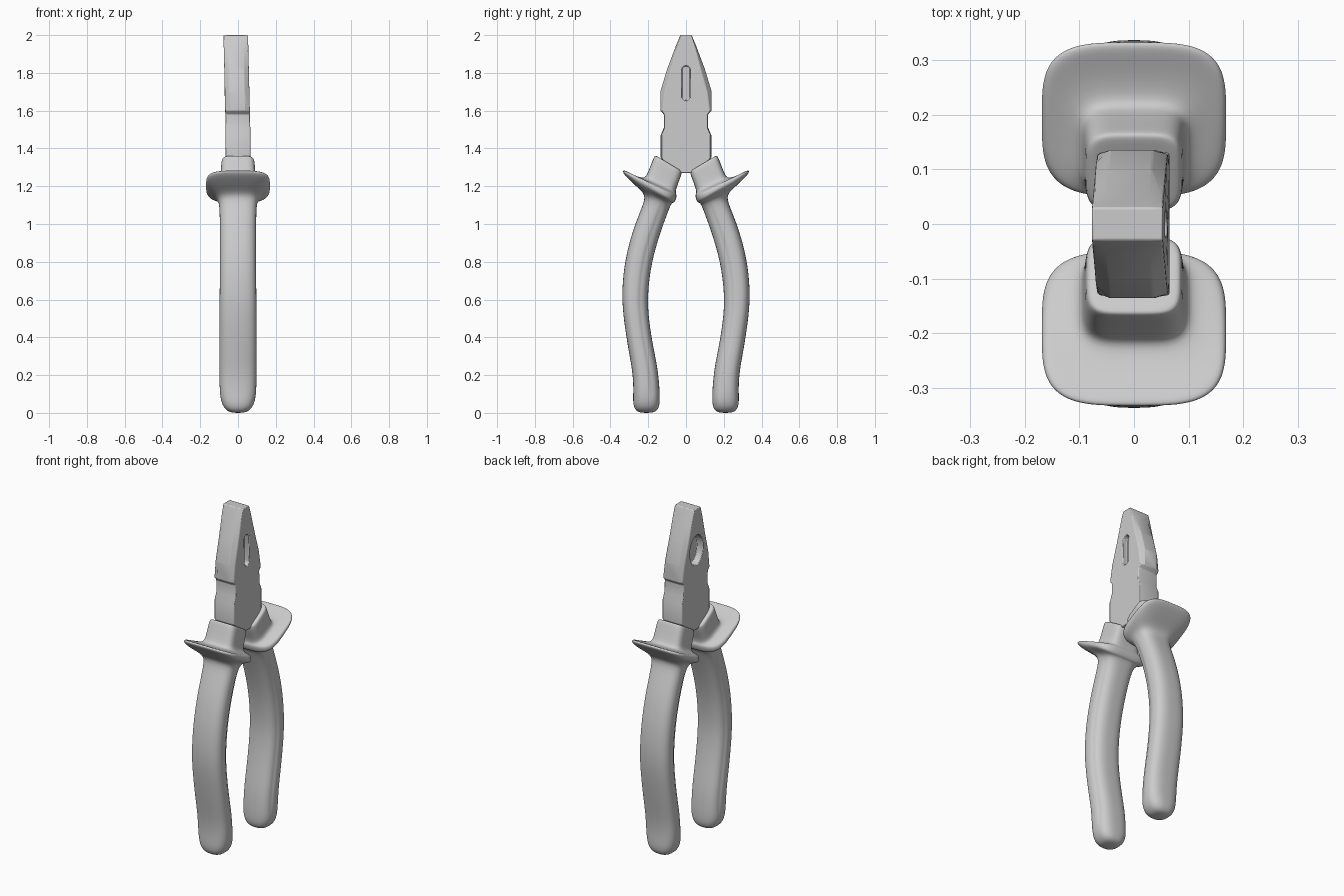
import bpy, bmesh, math
from mathutils import Matrix, Vector

cube = bpy.data.objects.get("Cube")
if cube:
    bpy.data.objects.remove(cube, do_unlink=True)

grey = bpy.data.materials.new("plain grey")
grey.use_nodes = True
grey.diffuse_color = (0.6, 0.6, 0.6, 1)
grey.node_tree.nodes["Principled BSDF"].inputs["Base Color"].default_value = (0.6, 0.6, 0.6, 1)


def loft(name, rings):
    """Skin a list of equal-length closed rings and cap both ends."""
    bm = bmesh.new()
    loops = [[bm.verts.new(p) for p in ring] for ring in rings]
    n = len(loops[0])
    for a, b in zip(loops, loops[1:]):
        for i in range(n):
            j = (i + 1) % n
            bm.faces.new((a[i], a[j], b[j], b[i]))
    bm.faces.new(loops[0])
    bm.faces.new(loops[-1])
    bmesh.ops.recalc_face_normals(bm, faces=bm.faces[:])
    mesh = bpy.data.meshes.new(name)
    bm.to_mesh(mesh)
    bm.free()
    mesh.materials.append(grey)
    obj = bpy.data.objects.new(name, mesh)
    bpy.context.collection.objects.link(obj)
    return obj


def activate(obj):
    bpy.ops.object.select_all(action="DESELECT")
    obj.select_set(True)
    bpy.context.view_layer.objects.active = obj


# Head: half outline as (y, z, chamfer inset on the side faces)
outline = [
    (0.030, 2.00, 0.0), (0.053, 1.945, 0.006), (0.100, 1.82, 0.022),
    (0.136, 1.70, 0.024), (0.136, 1.60, 0.008), (0.117, 1.58, 0.004),
    (0.117, 1.51, 0.004), (0.134, 1.47, 0.004), (0.134, 1.35, 0.004),
    (0.06, 1.27, 0.0),
]


def head_ring(x, chamfer):
    right = [(y - c * chamfer, z) for y, z, c in outline]
    full = right + [(-y, z) for y, z in reversed(right)]
    # The jaws lean slightly sideways towards the tip
    return [(x - 0.024 * max(0, z - 1.5), y, z) for y, z in full]


head = loft("jaw_head", [head_ring(-0.065, 1), head_ring(-0.04, 0),
                         head_ring(0.04, 0), head_ring(0.065, 1)])


def cut(target, name, points, x0, x1):
    cutter = loft(name, [[(x, y, z) for y, z in points] for x in (x0, x1)])
    cutter.hide_render = True
    mod = target.modifiers.new(name, "BOOLEAN")
    mod.operation = "DIFFERENCE"
    mod.solver = "EXACT"
    mod.object = cutter
    activate(target)
    bpy.ops.object.modifier_apply(modifier=mod.name)
    bpy.data.objects.remove(cutter, do_unlink=True)


# Narrow slot on one side, oval grip recess on the other
angles = [math.tau * i / 24 for i in range(24)]
slot = [(0.022 * math.cos(a), (1.815 if math.sin(a) > 0 else 1.675) + 0.022 * math.sin(a))
        for a in angles]
oval = [(0.062 * math.cos(a), 1.75 + 0.09 * math.sin(a)) for a in angles]
cut(head, "slot_cutter", slot, 0.03, 0.2)
cut(head, "oval_cutter", oval, -0.2, -0.03)

bevel = head.modifiers.new("soft_edges", "BEVEL")
bevel.width = 0.006
bevel.segments = 2
bevel.limit_method = "ANGLE"
bevel.angle_limit = math.radians(35)
activate(head)
bpy.ops.object.shade_smooth_by_angle(angle=math.radians(30))

# Grip cross-sections: inner y, inner z, outer y, outer z, half width
collar = [
    (0.04, 1.29, 0.145, 1.353, 0.065), (0.022, 1.281, 0.164, 1.366, 0.084),
    (0.022, 1.264, 0.172, 1.350, 0.090), (0.052, 1.19, 0.205, 1.262, 0.092),
]
guard = [
    (0.055, 1.165, 0.222, 1.238, 0.102), (0.050, 1.155, 0.285, 1.262, 0.148),
    (0.050, 1.145, 0.326, 1.287, 0.166), (0.054, 1.128, 0.337, 1.280, 0.171),
    (0.062, 1.115, 0.325, 1.257, 0.166), (0.070, 1.112, 0.262, 1.198, 0.135),
]
grip = [
    (0.080, 1.105, 0.212, 1.155, 0.104), (0.097, 1.06, 0.228, 1.10, 0.097),
    (0.138, 0.95, 0.280, 0.975, 0.096), (0.182, 0.80, 0.324, 0.81, 0.096),
    (0.202, 0.65, 0.340, 0.65, 0.097), (0.202, 0.53, 0.334, 0.52, 0.098),
    (0.178, 0.37, 0.306, 0.34, 0.098), (0.150, 0.24, 0.283, 0.22, 0.098),
    (0.140, 0.13, 0.278, 0.13, 0.098),
]
tip = [
    (0.138, 0.07, 0.281, 0.07, 0.092), (0.142, 0.032, 0.277, 0.032, 0.078),
    (0.156, 0.008, 0.262, 0.008, 0.055), (0.185, 0.0, 0.235, 0.0, 0.025),
]


def section(side, row, power, seam):
    """Rounded-rectangle ring; seam narrows the inner strip of the grip."""
    yi, zi, yo, zo, half = row
    ring = []
    for i in range(40):
        a = math.tau * (i + 0.5) / 40
        c, s = math.cos(a), math.sin(a)
        u = math.copysign(abs(c) ** (2 / power), c)
        v = math.copysign(abs(s) ** (2 / power), s)
        t = (u + 1) / 2
        width = half * (0.92 if seam and t < 0.36 else 1)
        ring.append((v * width, side * (yi + (yo - yi) * t), zi + (zo - zi) * t))
    return ring


for side, name in ((-1, "front_handle"), (1, "back_handle")):
    rings = [section(side, r, 4.5, False) for r in collar]
    rings += [section(side, r, 3.6, False) for r in guard]
    rings += [section(side, r, 2.8, k > 0) for k, r in enumerate(grip)]
    rings += [section(side, r, 2.6, False) for r in tip]
    handle = loft(name, rings)
    sub = handle.modifiers.new("smooth", "SUBSURF")
    sub.levels = sub.render_levels = 2
    activate(handle)
    bpy.ops.object.shade_smooth()
